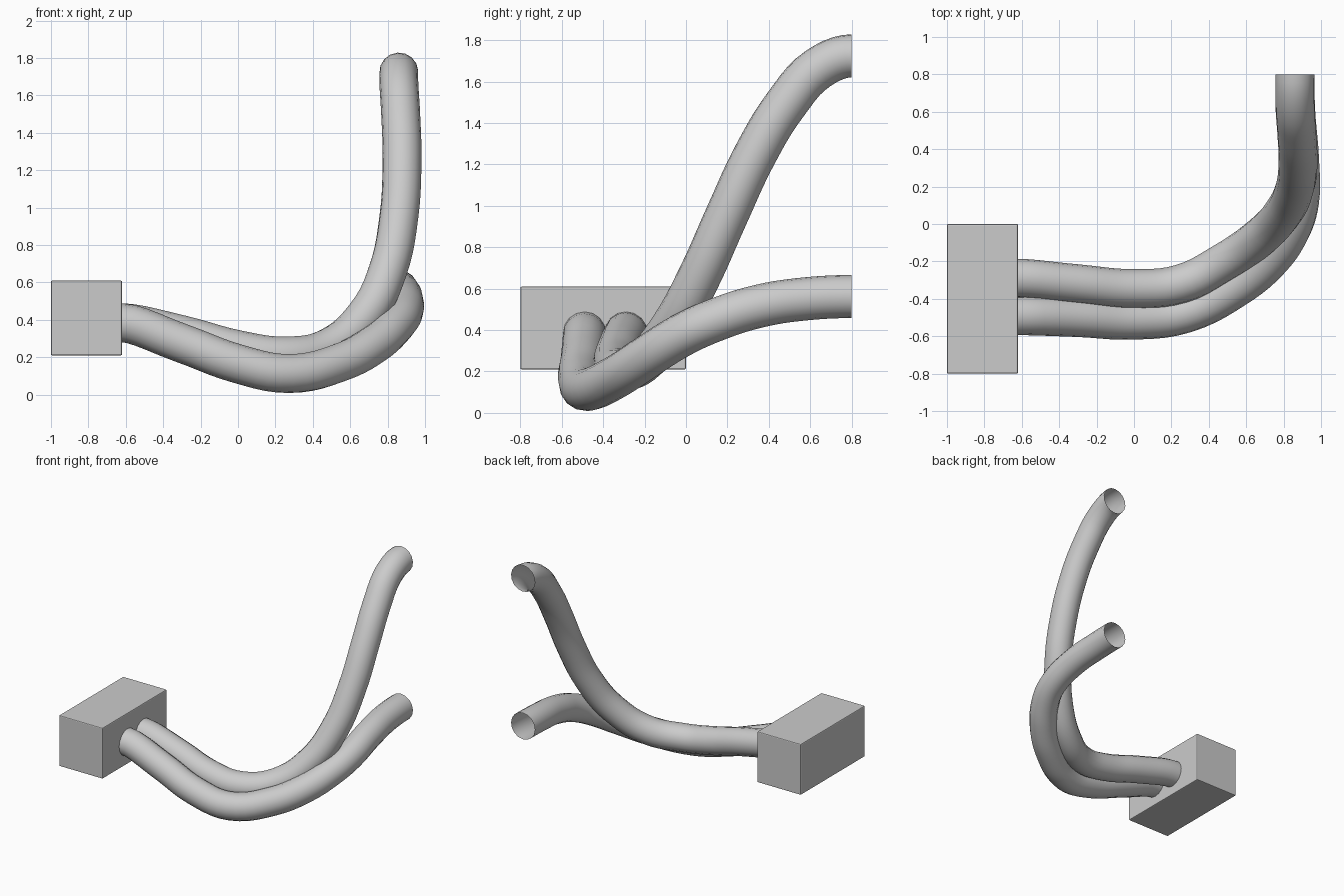
import bpy
from mathutils import Vector

if "Cube" in bpy.data.objects:
    bpy.data.objects.remove(bpy.data.objects["Cube"])


def make_pipe(name, points, radius=0.104):
    """Open round tube swept along a smooth path."""
    curve = bpy.data.curves.new(name, 'CURVE')
    curve.dimensions = '3D'
    curve.bevel_depth = radius
    curve.bevel_resolution = 6
    curve.resolution_u = 5
    spline = curve.splines.new('BEZIER')
    spline.bezier_points.add(len(points) - 1)
    for bp, co in zip(spline.bezier_points, points):
        bp.co = co
        bp.handle_left_type = bp.handle_right_type = 'AUTO'
    # square-cut ends: leave the box along x, finish along y
    for bp, axis in ((spline.bezier_points[0], Vector((0.08, 0, 0))),
                     (spline.bezier_points[-1], Vector((0, 0.05, 0)))):
        bp.handle_left_type = bp.handle_right_type = 'FREE'
        bp.handle_left = bp.co - axis
        bp.handle_right = bp.co + axis
    obj = bpy.data.objects.new(name, curve)
    bpy.context.collection.objects.link(obj)
    bpy.ops.object.select_all(action='DESELECT')
    obj.select_set(True)
    bpy.context.view_layer.objects.active = obj
    bpy.ops.object.convert(target='MESH')
    bpy.ops.object.shade_smooth_by_angle()


# connector box with a fine bevel
bpy.ops.mesh.primitive_cube_add(size=1, location=(-0.81, -0.4, 0.41))
box = bpy.context.object
box.name = "connector_box"
box.scale = (0.38, 0.8, 0.4)
bpy.ops.object.transform_apply(location=False, rotation=False, scale=True)
bevel = box.modifiers.new("edge_bevel", 'BEVEL')
bevel.width = 0.007
bevel.segments = 2

# front pipe, sweeping low
make_pipe("lower_pipe", [
    (-0.625, -0.49, 0.385), (-0.3, -0.5, 0.275), (0, -0.514, 0.165),
    (0.27, -0.48, 0.113), (0.54, -0.345, 0.17), (0.73, -0.19, 0.27),
    (0.84, -0.03, 0.37), (0.885, 0.12, 0.44), (0.885, 0.35, 0.515),
    (0.865, 0.6, 0.553), (0.86, 0.8, 0.562)])

# rear pipe, rising high
make_pipe("upper_pipe", [
    (-0.625, -0.29, 0.385), (-0.3, -0.32, 0.32), (0, -0.345, 0.24),
    (0.25, -0.32, 0.207), (0.48, -0.205, 0.25), (0.68, -0.065, 0.42),
    (0.8, 0.065, 0.66), (0.86, 0.195, 0.95), (0.877, 0.335, 1.25),
    (0.87, 0.485, 1.495), (0.86, 0.64, 1.665), (0.86, 0.8, 1.725)])
